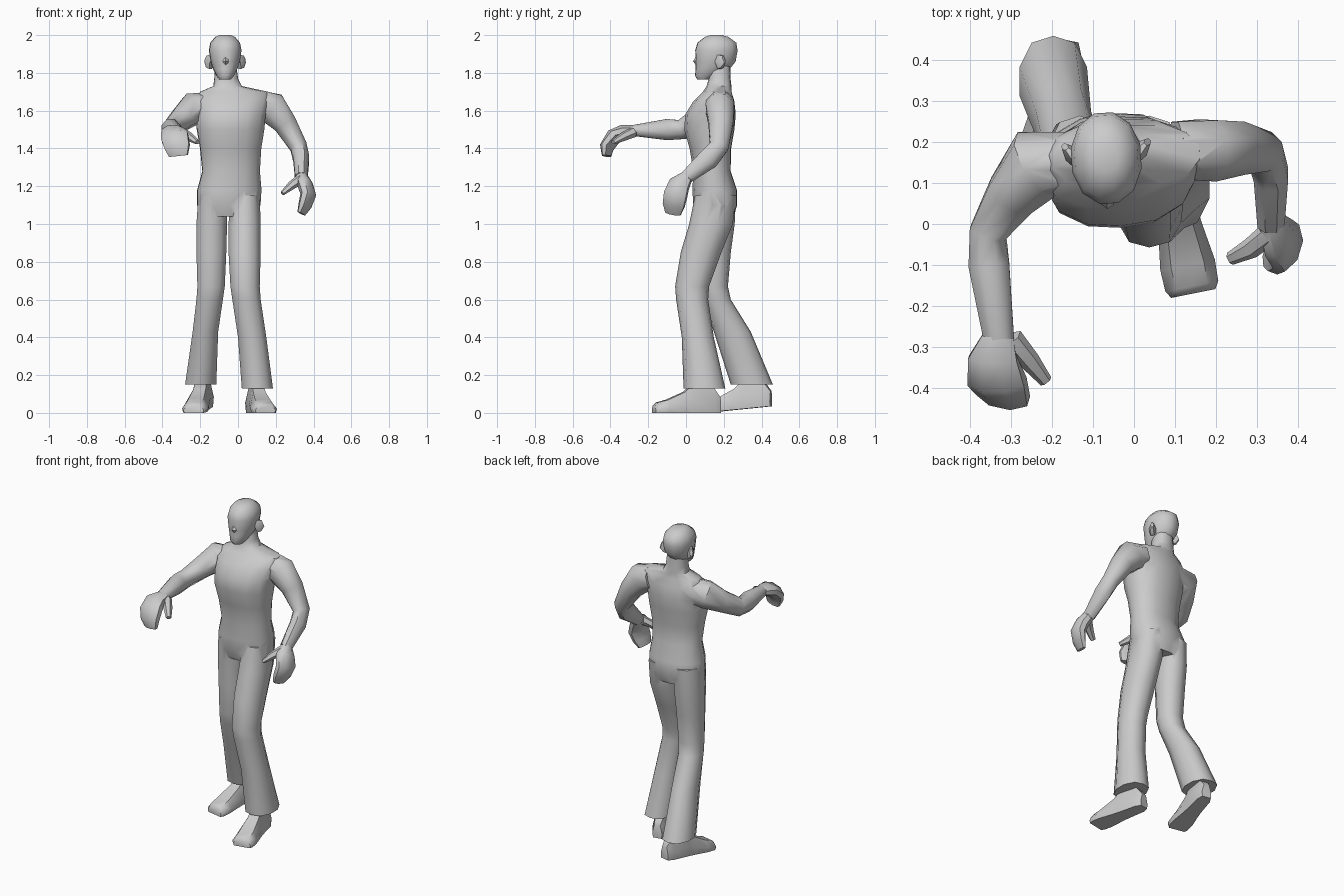
import bpy, bmesh, math
from mathutils import Vector


def loft(name, rings):
    """Skin closed rings of points into a capped, smooth-shaded object."""
    bm = bmesh.new()
    vs = [[bm.verts.new(p) for p in r] for r in rings]
    n = len(vs[0])
    for a, b in zip(vs, vs[1:]):
        for i in range(n):
            j = (i + 1) % n
            bm.faces.new((a[i], a[j], b[j], b[i]))
    bm.faces.new(vs[0][::-1])
    bm.faces.new(vs[-1])
    bmesh.ops.recalc_face_normals(bm, faces=bm.faces)
    me = bpy.data.meshes.new(name)
    bm.to_mesh(me)
    bm.free()
    ob = bpy.data.objects.new(name, me)
    bpy.context.collection.objects.link(ob)
    smooth(ob)
    return ob


def smooth(ob, angle=50):
    bpy.ops.object.select_all(action='DESELECT')
    ob.select_set(True)
    bpy.context.view_layer.objects.active = ob
    bpy.ops.object.shade_smooth_by_angle(angle=math.radians(angle))


def oval(n, power):
    pts = []
    for i in range(n):
        t = 2 * math.pi * (i + 0.5) / n
        c, s = math.cos(t), math.sin(t)
        k = (abs(c) ** power + abs(s) ** power) ** (-1 / power)
        pts.append((c * k, s * k))
    m = max(abs(p[0]) for p in pts)
    return [(x / m, y / m) for x, y in pts]


def stack(name, rows, n=12, power=2.4, yaw=0.0):
    """Horizontal sections given as (z, x0, x1, y0, y1)."""
    cy, sy = math.cos(yaw), math.sin(yaw)
    rings = []
    for z, x0, x1, y0, y1 in rows:
        ring = []
        for u, v in oval(n, power):
            dx, dy = u * (x1 - x0) / 2, v * (y1 - y0) / 2
            ring.append(((x0 + x1) / 2 + dx * cy - dy * sy,
                         (y0 + y1) / 2 + dx * sy + dy * cy, z))
        rings.append(ring)
    return loft(name, rings)


def tube(name, pts, ref, n=8, power=2.0):
    """Sections (x, y, z, a, b) across a path; a is measured along ref."""
    ps = [Vector(p[:3]) for p in pts]
    rings = []
    for i, p in enumerate(pts):
        t = (ps[min(i + 1, len(ps) - 1)] - ps[max(i - 1, 0)]).normalized()
        side = Vector(ref)
        side = (side - t * side.dot(t)).normalized()
        other = t.cross(side)
        rings.append([ps[i] + side * u * p[3] + other * v * p[4] for u, v in oval(n, power)])
    return loft(name, rings)


def union(base, parts):
    for part in parts:
        m = base.modifiers.new("join", 'BOOLEAN')
        m.operation, m.solver, m.object = 'UNION', 'EXACT', part
        bpy.context.view_layer.objects.active = base
        bpy.ops.object.modifier_apply(modifier=m.name)
        bpy.data.objects.remove(part)
    smooth(base)


def shoe(name, heel, toe, lift):
    """Wedge foot from heel to toe: (fraction, half width, height)."""
    h, t = Vector(heel), Vector(toe)
    d = (t - h).normalized()
    side = Vector((-d.y, d.x, 0))
    rings = []
    for f, w, ht in [(0, .03, .08), (.1, .045, .13), (.42, .05, .15),
                     (.55, .055, .11), (.8, .068, .07), (.95, .066, .055), (1, .055, .04)]:
        c = h.lerp(t, f)
        z0 = lift * (1 - f)
        rings.append([c + side * u * w + Vector((0, 0, z0 + v * ht)) for u, v in
                      [(-.9, 0), (.9, 0), (1, .4), (.6, 1), (-.6, 1), (-1, .4)]])
    return loft(name, rings)


# Torso with neck
body = stack("body", [
    (1.04, -.19, .09, .06, .25), (1.10, -.215, .118, .04, .27),
    (1.18, -.215, .123, .035, .268), (1.28, -.188, .115, .04, .235),
    (1.40, -.20, .122, .02, .238), (1.50, -.217, .138, -.008, .255),
    (1.58, -.22, .145, -.003, .262), (1.65, -.225, .165, .04, .255),
    (1.70, -.20, .16, .09, .24), (1.73, -.13, .02, .11, .24),
    (1.77, -.125, .0, .12, .235), (1.84, -.12, -.01, .12, .235)], n=14, yaw=.06)

# Flared trouser legs: one forward, one trailing
front_leg = stack("front_leg", [
    (1.15, -.04, .115, .05, .262), (1.00, -.05, .12, .02, .245),
    (.85, -.05, .12, -.025, .185), (.67, -.04, .115, -.055, .12),
    (.60, -.03, .12, -.05, .115), (.40, 0, .15, -.02, .145),
    (.13, .02, .185, -.01, .205)], n=10)
rear_leg = stack("rear_leg", [
    (1.15, -.21, -.055, .05, .262), (1.00, -.22, -.058, .06, .255),
    (.85, -.22, -.062, .07, .235), (.67, -.215, -.07, .075, .22),
    (.60, -.22, -.08, .09, .235), (.43, -.24, -.105, .15, .34),
    (.15, -.28, -.115, .24, .457)], n=10)

# Arms: one reaching forward, one bent at the side
reach_arm = tube("reach_arm", [
    (-.16, .15, 1.62, .07, .07), (-.24, .145, 1.61, .085, .08),
    (-.30, .07, 1.555, .062, .062), (-.357, -.02, 1.50, .045, .052),
    (-.355, -.10, 1.50, .05, .056), (-.33, -.285, 1.495, .037, .028)], (1, -.3, 0))
bent_arm = tube("bent_arm", [
    (.10, .18, 1.64, .07, .07), (.18, .18, 1.615, .085, .075),
    (.25, .185, 1.53, .062, .065), (.32, .175, 1.41, .045, .05),
    (.335, .12, 1.345, .042, .056), (.335, 0, 1.245, .033, .035)], (1, 0, 0))
union(body, [front_leg, rear_leg, reach_arm, bent_arm])

# Mitten hands with thumbs
hand = tube("reach_hand", [
    (-.33, -.27, 1.497, .036, .027), (-.345, -.33, 1.49, .06, .035),
    (-.335, -.385, 1.46, .072, .038), (-.32, -.42, 1.405, .066, .032),
    (-.315, -.42, 1.36, .05, .02)], (1, -.3, 0), power=2.6)
union(hand, [tube("thumb", [
    (-.30, -.28, 1.485, .025, .025), (-.255, -.335, 1.46, .02, .022),
    (-.215, -.385, 1.432, .01, .014)], (0, 0, 1), n=6)])
hand = tube("bent_hand", [
    (.335, .005, 1.25, .032, .032), (.355, -.035, 1.21, .056, .036),
    (.372, -.055, 1.155, .062, .036), (.355, -.065, 1.10, .058, .03),
    (.335, -.068, 1.055, .042, .018)], (-.3, -1, .2), power=2.6)
union(hand, [tube("thumb", [
    (.335, -.02, 1.24, .025, .025), (.285, -.06, 1.205, .02, .022),
    (.235, -.085, 1.162, .01, .014)], (0, 0, 1), n=6)])

# Shoes
shoe("front_shoe", (.075, .18, 0), (.145, -.17, 0), 0)
shoe("rear_shoe", (-.165, .45, 0), (-.235, .10, 0), .035)

# Head, nose and ears
hx = -.068
head = stack("head", [(z, hx - w, hx + w, y0, y1) for z, y0, y1, w in [
    (1.765, .06, .13, .03), (1.785, .048, .17, .045), (1.82, .052, .23, .063),
    (1.86, .052, .262, .076), (1.92, .05, .272, .085), (1.96, .062, .265, .077),
    (1.99, .10, .225, .052), (2.0, .13, .19, .03)]], n=12, power=2.1, yaw=.06)
union(head, [tube("nose", [
    (hx, .075, 1.90, .008, .01), (hx + .003, .06, 1.86, .016, .02),
    (hx + .003, .07, 1.84, .014, .012)], (1, 0, 0), n=6)])
for s, label in ((-1, "ear_a"), (1, "ear_b")):
    yy = .165 + s * .006
    tube(label, [(hx + s * .068, yy, 1.855, .036, .02),
                 (hx + s * .085, yy + .012, 1.862, .036, .018),
                 (hx + s * .101, yy + .03, 1.872, .02, .008)], (0, 0, 1), n=6)
